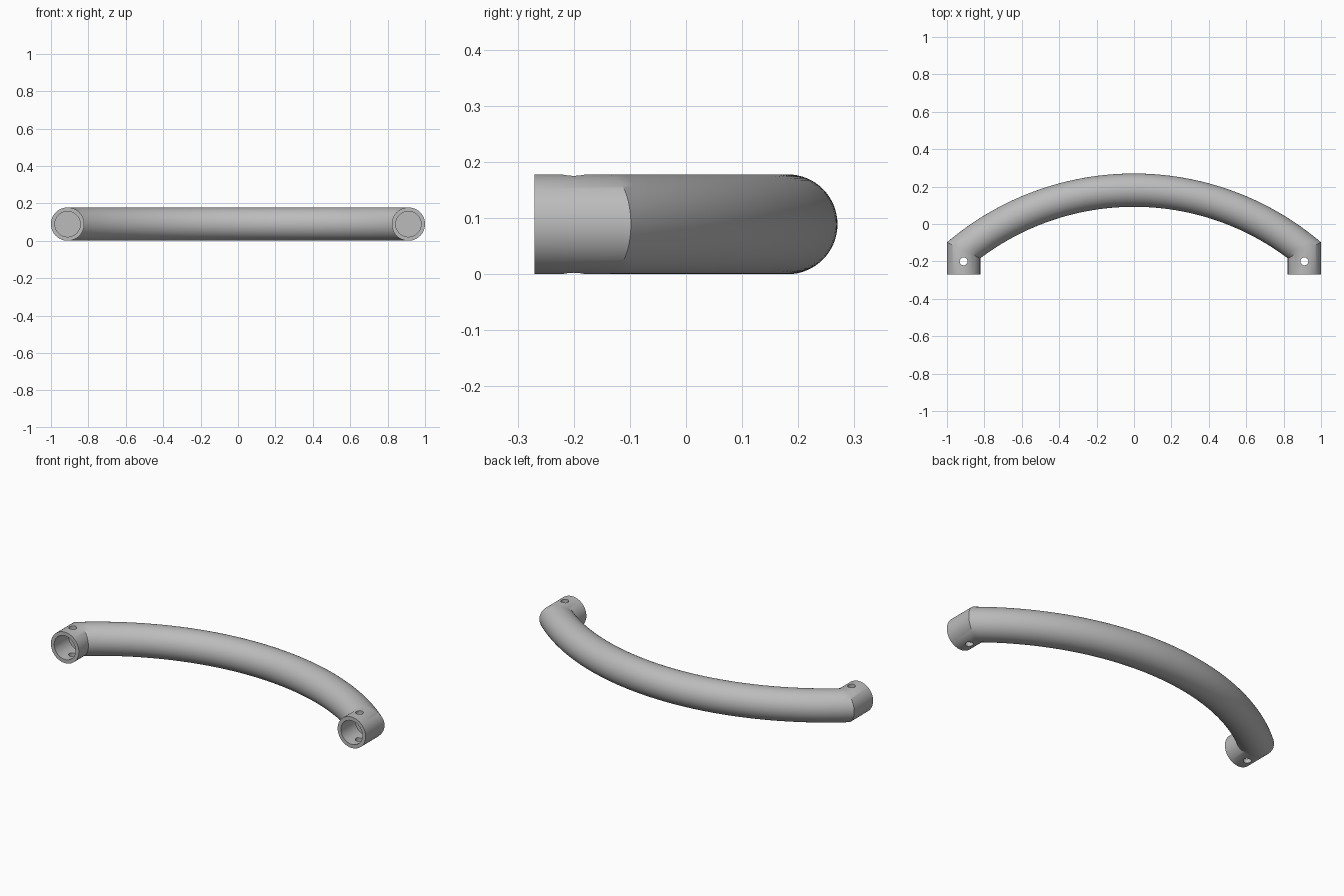
import bpy
import bmesh
from math import sin, cos, tau, sqrt, asin

cube = bpy.data.objects.get("Cube")
if cube:
    bpy.data.objects.remove(cube, do_unlink=True)

TUBE = 0.089             # tube radius, also the resting height of its axis
BORE = 0.068             # socket bore radius
SOCKET_X = 1 - TUBE      # socket axis
MOUTH_Y, FLOOR_Y = -0.27, -0.14
PIN_Y, PIN_R = -0.2, 0.021
ARC = 1.453              # radius of the bowed centre line
ARC_Y = 0.27 - TUBE - ARC
SIDES, STEPS = 64, 64

grey = bpy.data.materials.new("satin grey")
grey.use_nodes = True
colour = (0.5, 0.5, 0.5, 1)
grey.diffuse_color = colour
grey.node_tree.nodes["Principled BSDF"].inputs["Base Color"].default_value = colour

bm = bmesh.new()
angles = [tau * i / SIDES for i in range(SIDES)]


def socket_ring(side, radius, y):
    return [bm.verts.new((side * (SOCKET_X + radius * cos(a)), y, TUBE + radius * sin(a)))
            for a in angles]


def arc_ring(t):
    # Each lengthwise line of the bow stops where it meets the socket wall
    ring = []
    for a in angles:
        rho = ARC + TUBE * cos(a)
        swing = t * asin((SOCKET_X + TUBE * cos(a)) / rho)
        ring.append(bm.verts.new((rho * sin(swing), ARC_Y + rho * cos(swing),
                                  TUBE + TUBE * sin(a))))
    return ring


# One skin: bore floor, bore wall, rim, socket, mitred bow, and back again
ends = [(BORE, FLOOR_Y), (BORE, MOUTH_Y), (TUBE, MOUTH_Y)]
rings = [socket_ring(1, r, y) for r, y in ends]
rings += [arc_ring(1 - 2 * i / STEPS) for i in range(STEPS + 1)]
rings += [socket_ring(-1, r, y) for r, y in reversed(ends)]
for a, b in zip(rings, rings[1:]):
    for i in range(SIDES):
        j = (i + 1) % SIDES
        bm.faces.new((a[i], a[j], b[j], b[i]))
bm.faces.new(rings[0])
bm.faces.new(rings[-1])
bmesh.ops.recalc_face_normals(bm, faces=bm.faces)

mesh = bpy.data.meshes.new("bowed_handle")
bm.to_mesh(mesh)
bm.free()
mesh.materials.append(grey)
handle = bpy.data.objects.new("bowed_handle", mesh)
bpy.context.collection.objects.link(handle)


def activate(obj):
    bpy.ops.object.select_all(action='DESELECT')
    obj.select_set(True)
    bpy.context.view_layer.objects.active = obj


# Cross-pin hole drilled through each socket
for side in (-1, 1):
    bpy.ops.mesh.primitive_cylinder_add(vertices=32, radius=PIN_R, depth=0.4,
                                        location=(side * SOCKET_X, PIN_Y, TUBE))
    drill = bpy.context.object
    drill.name = "pin_hole_cutter"
    drill.hide_render = True
    drill.data.materials.append(grey)
    cut = handle.modifiers.new("pin_hole", 'BOOLEAN')
    cut.operation = 'DIFFERENCE'
    cut.solver = 'EXACT'
    cut.object = drill
    activate(handle)
    bpy.ops.object.modifier_apply(modifier=cut.name)
    bpy.data.objects.remove(drill, do_unlink=True)

activate(handle)
bpy.ops.object.shade_smooth_by_angle()
